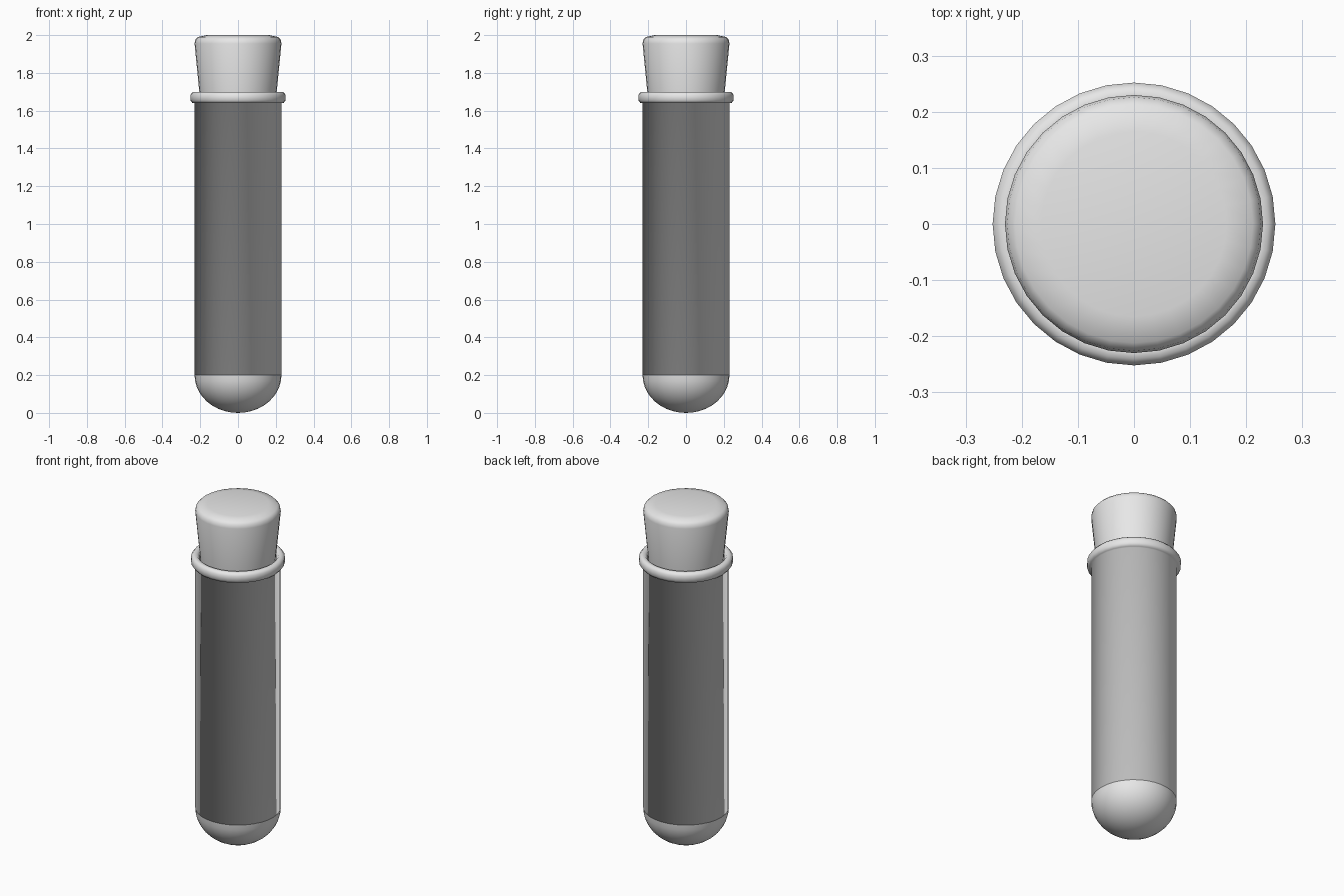
import bpy, bmesh, math

if "Cube" in bpy.data.objects:
    bpy.data.objects.remove(bpy.data.objects["Cube"], do_unlink=True)

SIDES = 32
RADIUS = 0.23
SHOULDER = 0.2   # height where the round bottom meets the tube

# One plain grey for everything
grey = bpy.data.materials.new("plain_grey")
grey.use_nodes = True
colour = (0.8, 0.8, 0.8, 1)
grey.diffuse_color = colour
grey.node_tree.nodes["Principled BSDF"].inputs["Base Color"].default_value = colour


def lathe(name, profile):
    """Turn a (radius, height) profile around the z axis."""
    bm = bmesh.new()
    rings = []
    for r, z in profile:
        if r == 0:
            rings.append([bm.verts.new((0, 0, z))] * SIDES)
            continue
        angles = [math.tau * i / SIDES for i in range(SIDES)]
        rings.append([bm.verts.new((r * math.cos(a), r * math.sin(a), z)) for a in angles])
    for low, high in zip(rings, rings[1:]):
        for i in range(SIDES):
            j = (i + 1) % SIDES
            corners = [low[i], low[j], high[j], high[i]]
            bm.faces.new(list(dict.fromkeys(corners)))
    bmesh.ops.recalc_face_normals(bm, faces=bm.faces)
    for face in bm.faces:
        face.smooth = True
    mesh = bpy.data.meshes.new(name)
    bm.to_mesh(mesh)
    bm.free()
    mesh.materials.append(grey)
    obj = bpy.data.objects.new(name, mesh)
    bpy.context.collection.objects.link(obj)
    return obj


# Rounded bottom, slightly flattened
steps = 10
dome = [(0, 0)]
for k in range(1, steps + 1):
    a = math.pi / 2 * k / steps
    dome.append((RADIUS * math.sin(a), SHOULDER * (1 - math.cos(a))))
lathe("rounded_bottom", dome)

# Hollow tube with a rolled lip
lathe("tube_with_lip", [
    (0, SHOULDER), (RADIUS, SHOULDER), (RADIUS, 1.64),
    (0.241, 1.64), (0.252, 1.655), (0.252, 1.684), (0.24, 1.699),
    (0.22, 1.699), (0.208, 1.685), (0.208, 0.23), (0, 0.23),
])

# Tapered stopper with a softened top edge
lathe("stopper", [
    (0, 1.55), (0.19, 1.55), (0.204, 1.69), (0.23, 1.955),
    (0.226, 1.976), (0.212, 1.99), (0.165, 2.0), (0, 2.0),
])
